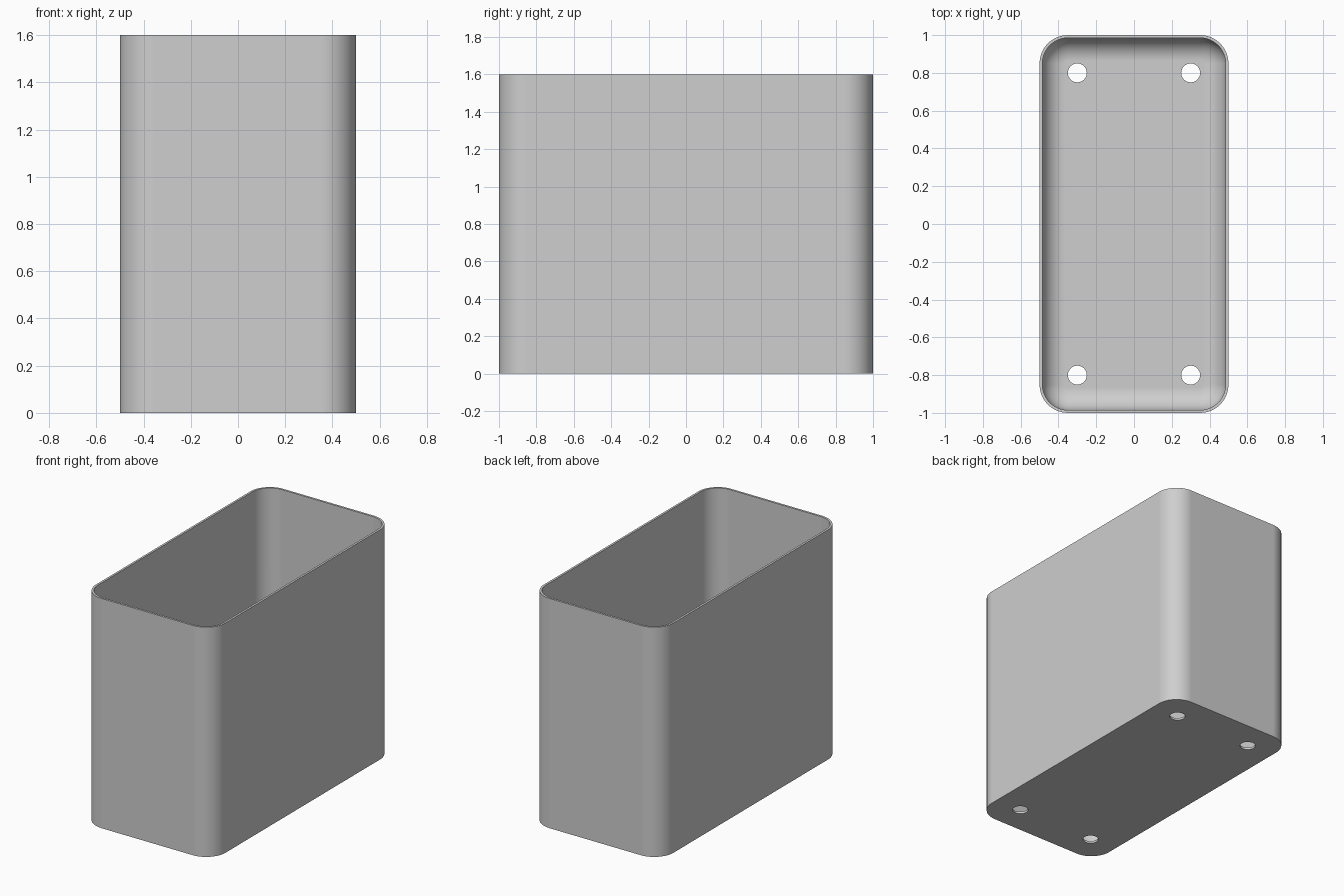
import bpy, bmesh, math

cube = bpy.data.objects.get("Cube")
if cube:
    bpy.data.objects.remove(cube, do_unlink=True)

HALF_X, HALF_Y, HEIGHT = 0.5, 1.0, 1.6
CORNER, WALL, FILLET = 0.15, 0.015, 0.12
STEPS = 12

# One flat colour
grey = bpy.data.materials.new("plain grey")
grey.use_nodes = True
colour = (0.62, 0.62, 0.62, 1)
grey.diffuse_color = colour
grey.node_tree.nodes["Principled BSDF"].inputs["Base Color"].default_value = colour


def ring(bm, inset, z):
    """Rounded rectangle outline, moved inwards by inset."""
    r = CORNER - inset
    verts = []
    for quarter, (sx, sy) in enumerate([(1, 1), (-1, 1), (-1, -1), (1, -1)]):
        for i in range(STEPS + 1):
            a = (quarter + i / STEPS) * math.pi / 2
            verts.append(bm.verts.new((sx * (HALF_X - CORNER) + r * math.cos(a),
                                       sy * (HALF_Y - CORNER) + r * math.sin(a), z)))
    return verts


# Open bin: outer wall, rim, inner wall, rounded floor edge
bm = bmesh.new()
levels = [(0, 0), (0, HEIGHT), (WALL, HEIGHT)]
for i in range(STEPS + 1):
    a = i / STEPS * math.pi / 2
    levels.append((WALL + FILLET * (1 - math.cos(a)), WALL + FILLET * (1 - math.sin(a))))
rings = [ring(bm, *level) for level in levels]
for low, high in zip(rings, rings[1:]):
    for i in range(len(low)):
        j = (i + 1) % len(low)
        bm.faces.new((low[i], low[j], high[j], high[i]))
bm.faces.new(rings[0][::-1])
bm.faces.new(rings[-1])
bmesh.ops.recalc_face_normals(bm, faces=bm.faces)
mesh = bpy.data.meshes.new("bin_shell")
bm.to_mesh(mesh)
bm.free()
mesh.materials.append(grey)
shell = bpy.data.objects.new("bin_shell", mesh)
bpy.context.collection.objects.link(shell)

# Four drain holes through the floor
bm = bmesh.new()
for x in (-0.3, 0.3):
    for y in (-0.8, 0.8):
        made = bmesh.ops.create_cone(bm, cap_ends=True, segments=32,
                                     radius1=0.05, radius2=0.05, depth=0.2)
        bmesh.ops.translate(bm, verts=made["verts"], vec=(x, y, 0))
mesh = bpy.data.meshes.new("hole_cutter")
bm.to_mesh(mesh)
bm.free()
mesh.materials.append(grey)
cutter = bpy.data.objects.new("hole_cutter", mesh)
cutter.hide_render = True
bpy.context.collection.objects.link(cutter)

bpy.ops.object.select_all(action="DESELECT")
shell.select_set(True)
bpy.context.view_layer.objects.active = shell
cut = shell.modifiers.new("drain_holes", "BOOLEAN")
cut.operation = "DIFFERENCE"
cut.solver = "EXACT"
cut.object = cutter
bpy.ops.object.modifier_apply(modifier=cut.name)
bpy.data.objects.remove(cutter, do_unlink=True)

# Smooth curves, crisp rim and flat faces
bpy.ops.object.shade_smooth_by_angle(angle=math.radians(30))
weighted = shell.modifiers.new("flat_face_normals", "WEIGHTED_NORMAL")
weighted.keep_sharp = True
